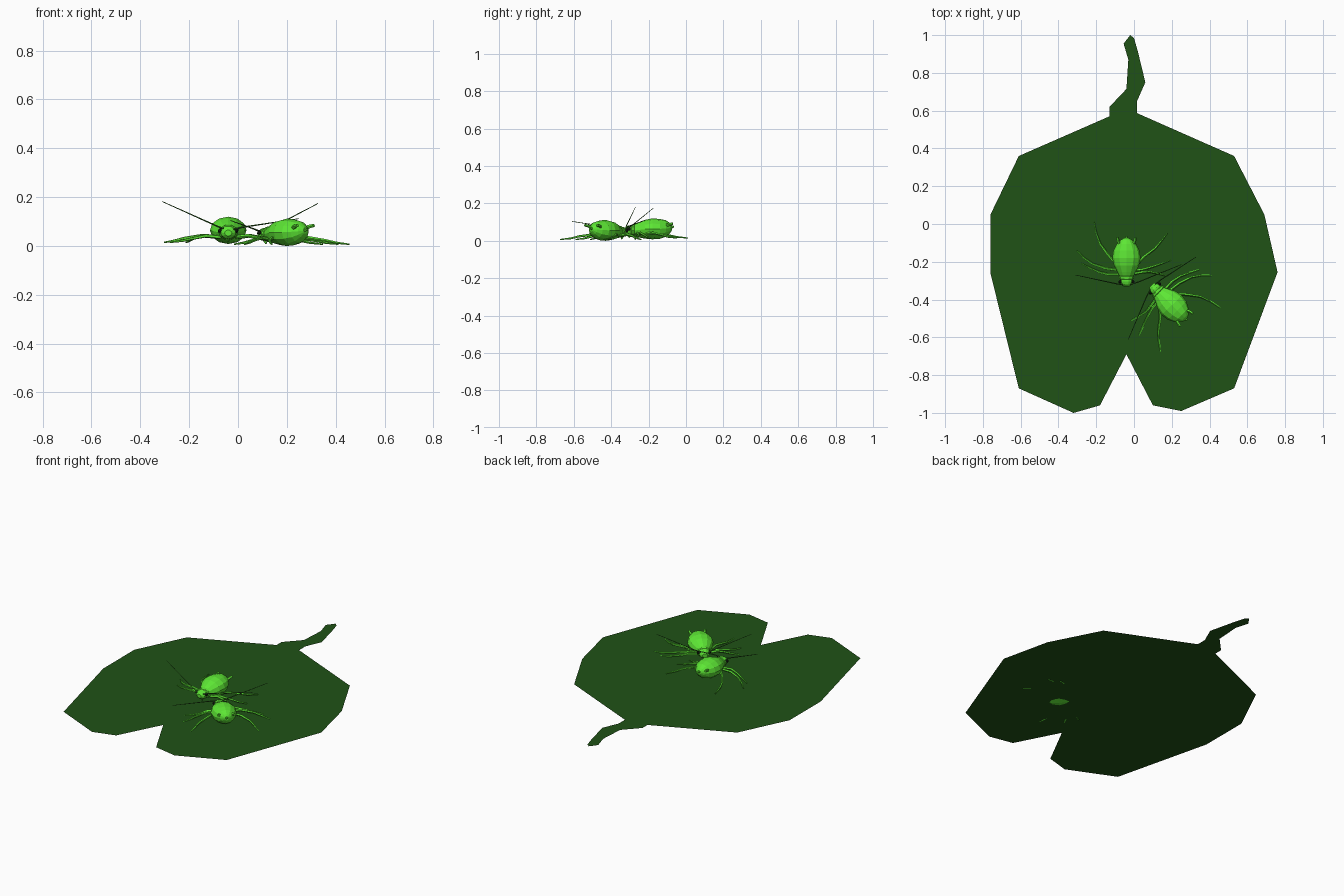
import bpy, bmesh, math
from mathutils import Vector, Matrix

if "Cube" in bpy.data.objects:
    bpy.data.objects.remove(bpy.data.objects["Cube"])


def material(name, rgb):
    m = bpy.data.materials.new(name)
    m.diffuse_color = (*rgb, 1)
    m.use_nodes = True
    m.node_tree.nodes["Principled BSDF"].inputs["Base Color"].default_value = m.diffuse_color
    return m


LEAF = material("leaf_green", (0.014, 0.085, 0.008))
BODY = material("bright_green", (0.11, 0.80, 0.035))
DARK = material("dark_green", (0.03, 0.16, 0.015))
BLACK = material("eye_black", (0.01, 0.015, 0.01))


def add(name, bm, mat):
    bmesh.ops.recalc_face_normals(bm, faces=bm.faces)
    me = bpy.data.meshes.new(name)
    bm.to_mesh(me)
    bm.free()
    me.materials.append(mat)
    ob = bpy.data.objects.new(name, me)
    bpy.context.collection.objects.link(ob)
    return ob


def skin(bm, rings):
    # Bridge successive rings and close both ends
    for a, b in zip(rings, rings[1:]):
        n = len(a)
        for i in range(n):
            bm.faces.new((a[i], a[(i + 1) % n], b[(i + 1) % n], b[i]))
    bm.faces.new(rings[0])
    bm.faces.new(rings[-1])


def loft(name, sections, sides, mat):
    # Elliptical sections along y: (y, z, half width, half height)
    bm = bmesh.new()
    rings = []
    for y, z, rx, rz in sections:
        rings.append([bm.verts.new((rx * math.cos(t), y, z + rz * math.sin(t)))
                      for t in (2 * math.pi * i / sides for i in range(sides))])
    skin(bm, rings)
    return add(name, bm, mat)


def tube(name, points, radii, mat, sides=5):
    bm = bmesh.new()
    pts = [Vector(p) for p in points]
    rings = []
    for i, (p, r) in enumerate(zip(pts, radii)):
        d = (pts[min(i + 1, len(pts) - 1)] - pts[max(i - 1, 0)]).normalized()
        u = d.cross(Vector((0, 0, 1))).normalized()
        v = u.cross(d)
        rings.append([bm.verts.new(p + r * (u * math.cos(t) + v * math.sin(t)))
                      for t in (2 * math.pi * k / sides for k in range(sides))])
    skin(bm, rings)
    return add(name, bm, mat)


# Flat leaf blade with notch and crooked stalk
outline = [(-.02, 1), (0, .985), (.02, .915), (.06, .75), (.016, .65), (.016, .587),
           (.53, .36), (.69, .05), (.76, -.255), (.53, -.87), (.25, -.99), (.10, -.96),
           (-.04, -.69), (-.18, -.96), (-.32, -1), (-.61, -.87), (-.76, -.26),
           (-.76, .05), (-.61, .36), (-.13, .57), (-.13, .62), (-.04, .715),
           (-.03, .87), (-.055, .955)]
bm = bmesh.new()
f = bm.faces.new([bm.verts.new((x, y, .008)) for x, y in reversed(outline)])
f.normal_update()
if f.normal.z < 0:
    f.normal_flip()
bmesh.ops.triangulate(bm, faces=[f])
me = bpy.data.meshes.new("leaf")
bm.to_mesh(me)
bm.free()
me.materials.append(LEAF)
bpy.context.collection.objects.link(bpy.data.objects.new("leaf", me))

# Insect, built around its own centre with the head toward -y
parts = [
    loft("insect_abdomen", [(.106, .07, .012, .012), (.095, .068, .032, .027),
                            (.073, .066, .052, .044), (.04, .064, .069, .053),
                            (0, .064, .075, .056), (-.04, .062, .066, .05),
                            (-.075, .058, .048, .039), (-.098, .055, .037, .03)], 12, BODY),
    loft("insect_collar", [(-.092, .056, .033, .028), (-.098, .056, .041, .033),
                           (-.11, .056, .039, .031), (-.115, .056, .031, .026)], 10, BODY),
    loft("insect_head", [(-.11, .056, .032, .027), (-.125, .056, .034, .028),
                         (-.14, .055, .029, .024), (-.151, .053, .015, .012)], 10, BODY),
    tube("insect_tail", [(0, .095, .072), (0, .115, .076)], [.012, .005], BODY),
    tube("insect_beak", [(0, -.135, .04), (0, -.12, .018)], [.009, .004], BODY),
]

# Eyes and rear tubes, mirrored
for s, side in ((-1, "left"), (1, "right")):
    bm = bmesh.new()
    bmesh.ops.create_icosphere(bm, subdivisions=1, radius=.0105,
                               matrix=Matrix.Translation((s * .033, -.126, .063)))
    parts.append(add(f"insect_eye_{side}", bm, BLACK))
    parts.append(tube(f"insect_rear_tube_{side}",
                      [(s * .035, .07, .08), (s * .044, .09, .088), (s * .047, .11, .092)],
                      [.010, .008, .007], BODY))

# Legs: hip, knee, shin, foot (slightly uneven pose)
legs = {
    "rear_leg_left": [(-.045, -.045), (-.10, .02), (-.14, .075), (-.16, .13), (-.172, .19)],
    "rear_leg_right": [(.045, -.045), (.09, .005), (.15, .05), (.18, .085), (.215, .13)],
    "middle_leg_left": [(-.035, -.065), (-.11, -.055), (-.18, -.032), (-.225, 0), (-.262, .038)],
    "middle_leg_right": [(.035, -.065), (.08, -.062), (.14, -.045), (.19, -.027), (.235, -.01)],
    "front_leg_left": [(-.03, -.085), (-.09, -.088), (-.14, -.077), (-.19, -.055), (-.238, -.03)],
    "front_leg_right": [(.03, -.085), (.08, -.076), (.12, -.072), (.17, -.082), (.21, -.095)],
}
for name, path in legs.items():
    pts = [(x, y, z) for (x, y), z in zip(path, (.036, .042, .032, .021, .015))]
    parts.append(tube("insect_" + name, pts, [.008, .0075, .006, .005, .003], BODY))

# Feelers, one raised higher than the other
parts.append(tube("insect_feeler_left", [(-.018, -.14, .07), (-.05, -.137, .083), (-.27, -.09, .182)],
                  [.004, .003, .0015], DARK, 4))
parts.append(tube("insect_feeler_right", [(.018, -.14, .068), (.06, -.128, .077), (.29, -.035, .112)],
                  [.004, .003, .0015], DARK, 4))

# Place the first insect and a turned copy facing it
first = Matrix.Translation((-.04, -.18, 0))
second = Matrix.Translation((.2, -.43, -.008)) @ Matrix.Rotation(math.radians(225), 4, 'Z')
for ob in parts:
    twin = ob.copy()
    twin.name = "second_" + ob.name
    bpy.context.collection.objects.link(twin)
    twin.matrix_world = second
    ob.matrix_world = first
